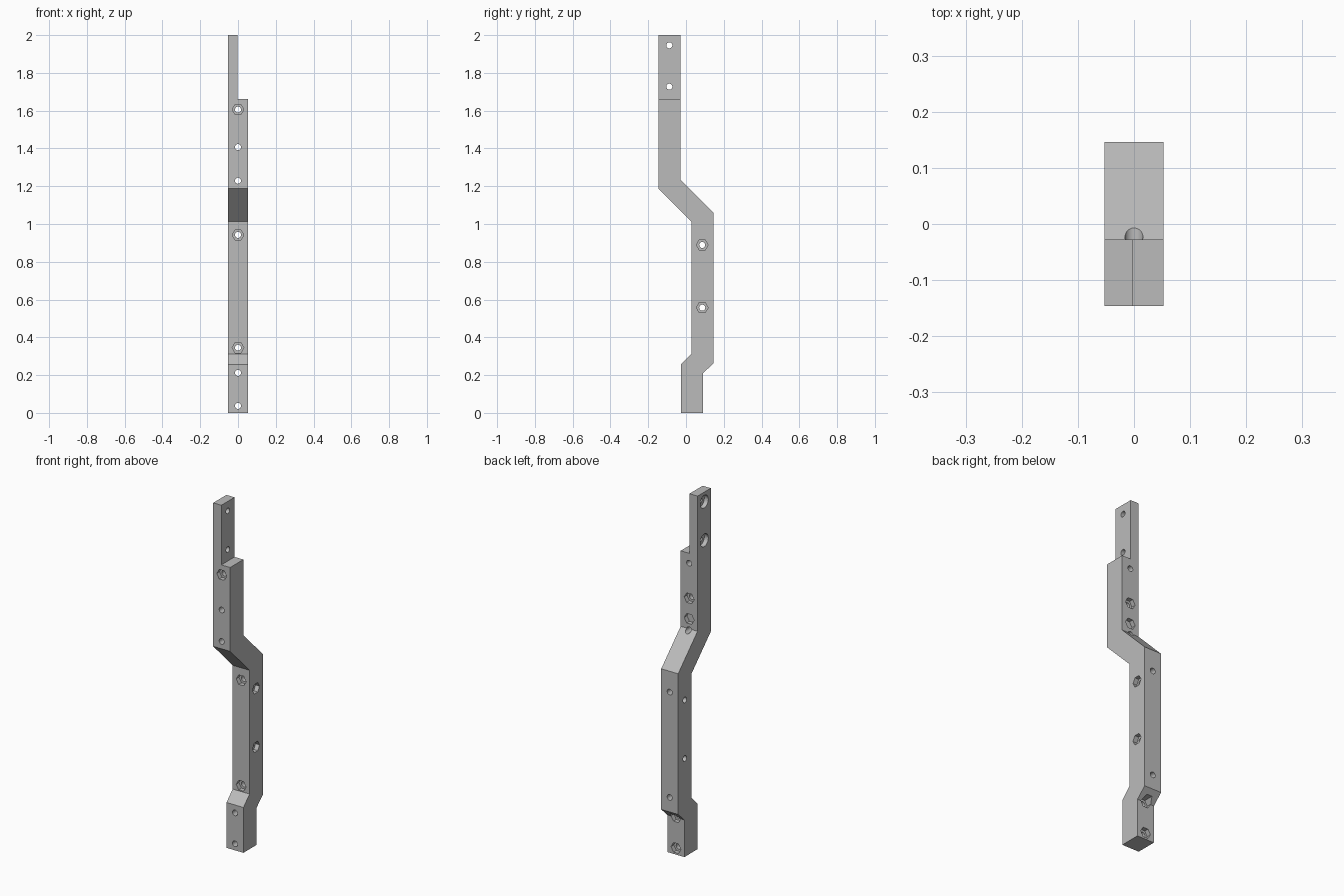
import bpy, bmesh, math
from mathutils import Matrix, Vector

if "Cube" in bpy.data.objects:
    bpy.data.objects.remove(bpy.data.objects["Cube"], do_unlink=True)

HALF = 0.053      # half the bar width
BORE = 0.016      # bolt hole radius
NUT = 0.031       # hexagonal pocket radius
HEAD = 0.036      # round counterbore radius
DEPTH = 0.025     # pocket depth

grey = bpy.data.materials.new("plain grey")
grey.use_nodes = True
grey.diffuse_color = (0.5, 0.5, 0.5, 1)
grey.node_tree.nodes["Principled BSDF"].inputs["Base Color"].default_value = (0.5, 0.5, 0.5, 1)


def make_object(name, bm):
    bmesh.ops.recalc_face_normals(bm, faces=bm.faces)
    mesh = bpy.data.meshes.new(name)
    bm.to_mesh(mesh)
    bm.free()
    mesh.materials.append(grey)
    obj = bpy.data.objects.new(name, mesh)
    bpy.context.collection.objects.link(obj)
    return obj


def cut(cutter):
    """Subtract a cutter from the bar, then discard it."""
    cutter.hide_render = True
    mod = bar.modifiers.new("cut", 'BOOLEAN')
    mod.operation = 'DIFFERENCE'
    mod.solver = 'EXACT'
    mod.object = cutter
    bpy.context.view_layer.objects.active = bar
    bpy.ops.object.modifier_apply(modifier=mod.name)
    bpy.data.objects.remove(cutter, do_unlink=True)


def drill(axis, start, end, a, z, radius, sides):
    """Cut a prism along x or y between two positions."""
    mid = (start + end) / 2
    if axis == 'X':
        place = Matrix.Translation((mid, a, z)) @ Matrix.Rotation(math.pi / 2, 4, 'Y')
    else:
        place = (Matrix.Translation((a, mid, z)) @ Matrix.Rotation(math.pi / 2, 4, 'X')
                 @ Matrix.Rotation(math.pi / 6, 4, 'Z'))
    bm = bmesh.new()
    bmesh.ops.create_cone(bm, cap_ends=True, segments=sides, radius1=radius,
                          radius2=radius, depth=abs(end - start), matrix=place)
    cut(make_object("drill", bm))


# Cranked bar: side profile extruded across the width
profile = [(-0.027, 0), (0.09, 0), (0.09, 0.21), (0.146, 0.263), (0.146, 1.06),
           (-0.028, 1.234), (-0.028, 2), (-0.146, 2), (-0.146, 1.187),
           (0.028, 1.013), (0.028, 0.312), (-0.027, 0.257)]
bm = bmesh.new()
face = bm.faces.new([bm.verts.new((-HALF, y, z)) for y, z in profile])
side = bmesh.ops.extrude_face_region(bm, geom=[face])
bmesh.ops.translate(bm, vec=Vector((2 * HALF, 0, 0)),
                    verts=[v for v in side["geom"] if isinstance(v, bmesh.types.BMVert)])
bar = make_object("cranked_bar", bm)

# Half lap at the top
bm = bmesh.new()
bmesh.ops.create_cube(bm, size=1, matrix=Matrix.Translation((0.498, 0, 2.162)))
cut(make_object("lap_cutter", bm))

# Front-to-back bolt holes
for z in (0.037, 0.212, 0.345, 0.942, 1.229, 1.407, 1.606):
    drill('Y', -0.3, 0.3, 0, z, BORE, 32)

# Hexagonal pockets on the front
for z, y in ((0.345, 0.028), (0.942, 0.028), (1.606, -0.146)):
    drill('Y', y - 0.05, y + DEPTH, 0, z, NUT, 6)

# Hexagonal pockets on the back
for z, y in ((0.037, 0.09), (0.212, 0.09), (1.29, -0.028), (1.407, -0.028)):
    drill('Y', y - DEPTH, y + 0.08, 0, z, NUT, 6)

# Sideways holes with hexagonal pockets in the lower run
for z in (0.557, 0.889):
    drill('X', -0.2, 0.2, 0.086, z, BORE, 32)
    drill('X', HALF - DEPTH, 0.2, 0.086, z, NUT, 6)

# Sideways holes with round counterbores in the lap
for z in (1.727, 1.946):
    drill('X', -0.2, 0.2, -0.088, z, BORE, 32)
    drill('X', -0.2, DEPTH - HALF, -0.088, z, HEAD, 32)

bpy.ops.object.select_all(action='DESELECT')
bar.select_set(True)
bpy.context.view_layer.objects.active = bar
bpy.ops.object.shade_smooth_by_angle(angle=math.radians(30))
